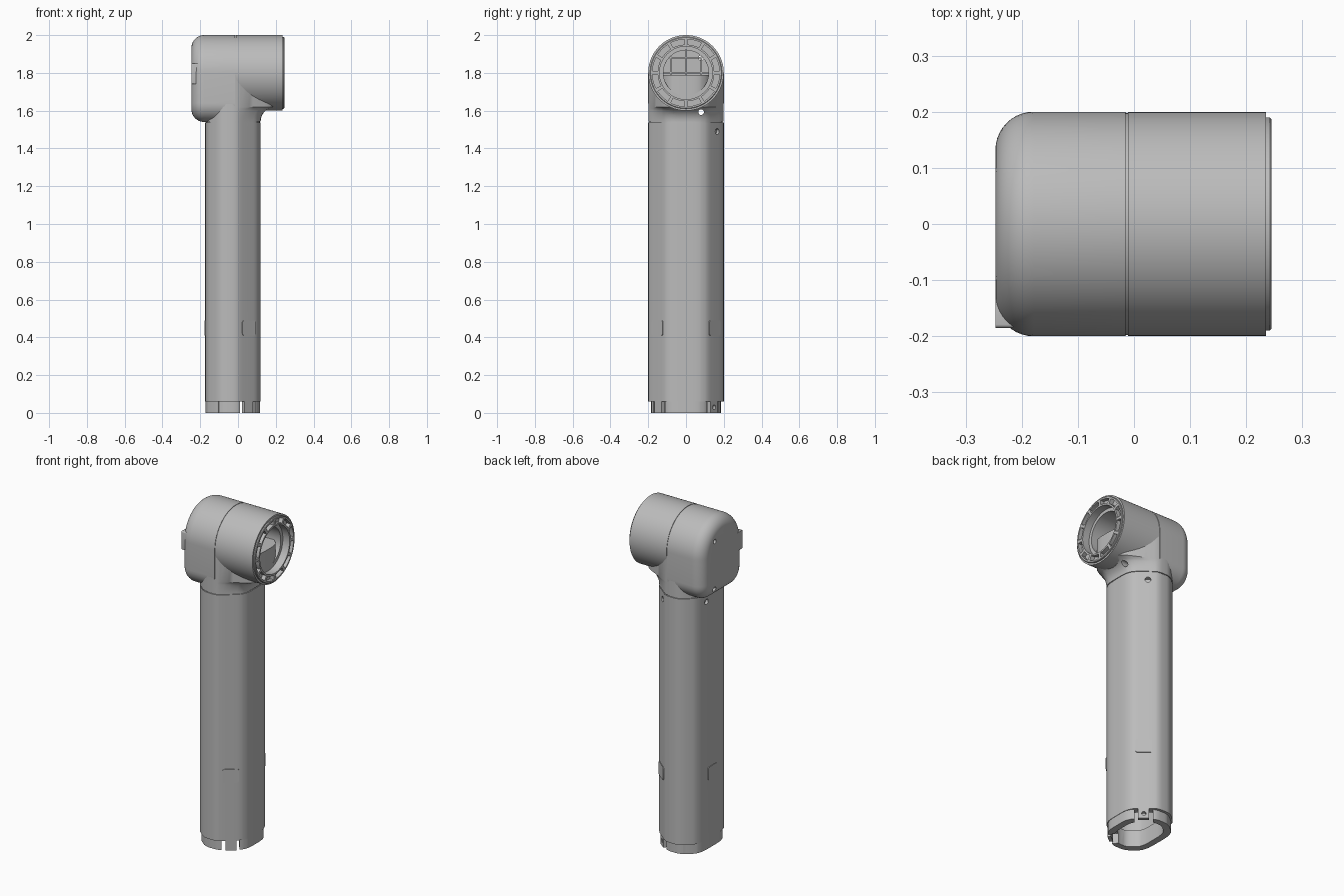
import bpy, bmesh, math
from mathutils import Matrix, Vector

if "Cube" in bpy.data.objects:
    bpy.data.objects.remove(bpy.data.objects["Cube"])

GREY = (0.5, 0.5, 0.5, 1)
mat = bpy.data.materials.new("housing grey")
mat.use_nodes = True
mat.diffuse_color = GREY
mat.node_tree.nodes["Principled BSDF"].inputs["Base Color"].default_value = GREY
AXIS_Z = 1.8
MID_X = -0.0275
parts = []


def finish(name, bm, part=True):
    bmesh.ops.recalc_face_normals(bm, faces=bm.faces)
    mesh = bpy.data.meshes.new(name)
    bm.to_mesh(mesh)
    bm.free()
    ob = bpy.data.objects.new(name, mesh)
    bpy.context.collection.objects.link(ob)
    if part:
        mesh.materials.append(mat)
        parts.append(ob)
    else:
        ob.hide_render = True
    return ob


def loft(name, rings, part=True, caps=True):
    """Skin closed rings of points; without caps the rings join in a loop."""
    bm = bmesh.new()
    vs = [[bm.verts.new(p) for p in r] for r in rings]
    n = len(vs[0])
    pairs = list(zip(vs, vs[1:])) + ([] if caps else [(vs[-1], vs[0])])
    for a, b in pairs:
        for i in range(n):
            j = (i + 1) % n
            bm.faces.new((a[i], a[j], b[j], b[i]))
    if caps:
        bm.faces.new(vs[0])
        bm.faces.new(vs[-1])
    return finish(name, bm, part)


def box(name, loc, size, angle=0, corner=0, part=True):
    bm = bmesh.new()
    bmesh.ops.create_cube(bm, size=1)
    bmesh.ops.scale(bm, vec=size, verts=bm.verts)
    if corner:
        edges = [e for e in bm.edges if abs(e.verts[0].co.x - e.verts[1].co.x) > size[0] / 2]
        bmesh.ops.bevel(bm, geom=edges, offset=corner, segments=4, affect='EDGES', profile=0.5)
    bm.transform(Matrix.Translation(loc) @ Matrix.Rotation(angle, 4, 'Z'))
    return finish(name, bm, part)


def rod(name, loc, direction, radius, length, part=False, seg=24):
    bm = bmesh.new()
    bmesh.ops.create_cone(bm, cap_ends=True, segments=seg, radius1=radius, radius2=radius, depth=length)
    rot = Vector(direction).to_track_quat('Z', 'Y').to_matrix().to_4x4()
    bm.transform(Matrix.Translation(loc) @ rot)
    return finish(name, bm, part)


def cut(targets, cutter):
    for ob in targets:
        mod = ob.modifiers.new("cut", 'BOOLEAN')
        mod.operation = 'DIFFERENCE'
        mod.solver = 'EXACT'
        mod.object = cutter
        bpy.context.view_layer.objects.active = ob
        bpy.ops.object.modifier_apply(modifier=mod.name)
    bpy.data.objects.remove(cutter)


# Tube cross-section: half outline mirrored, corners softened
half = [(0.12, 0.07), (0.1, 0.115), (0.04, 0.165), (-0.005, 0.2), (-0.09, 0.2), (-0.175, 0.125)]
outline = half + [(x, -y) for x, y in reversed(half)]
for _ in range(2):
    soft = []
    for (ax, ay), (bx, by) in zip(outline, outline[1:] + outline[:1]):
        for t in (0.18, 0.82):
            soft.append((ax + (bx - ax) * t, ay + (by - ay) * t))
    outline = soft


def section(z, sx=1, sy=1, flare=0):
    return [(MID_X + (x - MID_X) * sx + flare * max(0, x / 0.12), y * sy, z) for x, y in outline]


# Arm tube, joint band and bottom collar
tube = loft("arm_tube", [section(0.06), section(1.537)])
band = loft("joint_band", [section(1.5, 0.97, 0.97), section(1.57, 0.97, 0.97)])
collar = loft("bottom_collar", [section(0, 0.985, 0.92), section(0.1, 0.985, 0.92)])

# Neck flaring out under the barrel
rings = []
for i in range(9):
    t = i / 8
    rings.append(section(1.542 + 0.078 * t, 1, 0.998, 0.08 * (1 - math.sqrt(1 - t * t))))
rings.append(section(1.79, 1, 0.998, 0.08))
neck = loft("neck", rings)

# Barrel: stepped ring turned around the x axis
profile = [(-0.03, 0.197), (-0.011, 0.197), (-0.011, 0.2), (0.235, 0.2), (0.235, 0.19), (0.242, 0.19),
           (0.245, 0.187), (0.245, 0.14), (0.2, 0.14), (0.2, 0.12), (-0.03, 0.12)]
rings = []
for i in range(96):
    a = math.tau * i / 96
    rings.append([(x, r * math.cos(a), AXIS_Z + r * math.sin(a)) for x, r in profile])
barrel = loft("barrel", rings, caps=False)


# End cap: round on top, squarer below, with a rounded outer rim
def cap_ring(x, d):
    pts = [(x, (0.2 - d) * math.cos(a), AXIS_Z + (0.2 - d) * math.sin(a))
           for a in (math.pi * i / 40 for i in range(41))]
    for side, start in ((-1, math.pi), (1, 1.5 * math.pi)):
        for i in range(11):
            a = start + math.pi / 2 * i / 10
            pts.append((x, side * 0.1 + (0.1 - d) * math.cos(a), 1.64 + (0.1 - d) * math.sin(a)))
    return pts


R = 0.068
rings = [cap_ring(-0.015, 0)]
for i in range(11):
    a = math.pi / 2 * i / 10
    rings.append(cap_ring(-0.247 + R - R * math.sin(a), R * (1 - math.cos(a))))
cap = loft("end_cap", rings)

# Hollow out the head and the tube
cut([cap, neck], rod("bore_cutter", (-0.06, 0, AXIS_Z), (1, 0, 0), 0.12, 0.32, seg=64))
cut([tube, band, neck, cap, barrel],
    loft("tube_cutter", [section(-0.1, 0.86, 0.86), section(1.74, 0.86, 0.86)], False))
cut([collar], loft("collar_cutter", [section(-0.1, 0.72, 0.74), section(0.2, 0.72, 0.74)], False))

# Pockets around the open end of the barrel
for k in range(12):
    rings = []
    for i in range(6):
        a = math.tau * (k + 0.1 + 0.8 * i / 5) / 12
        rings.append([(x, r * math.cos(a), AXIS_Z + r * math.sin(a))
                      for x, r in ((0.22, 0.15), (0.22, 0.178), (0.26, 0.178), (0.26, 0.15))])
    cut([barrel], loft("pocket_cutter", rings, False))

# Long screw holes through the cap and neck
for y in (-0.08, 0.08):
    cut([cap], rod("upper_hole_cutter", (-0.23, y, 1.88), (1, 0, 0), 0.013, 0.14))
    cut([cap, neck], rod("lower_hole_cutter", (0, y, 1.592), (1, 0, 0), 0.015, 0.7))

# Screw holes at the top of the tube
for s in (-1, 1):
    cut([tube], rod("screw_cutter", (0.04, s * 0.165, 1.49), (0.63, s * 0.78, 0), 0.016, 0.034))
    cut([tube], rod("screw_cutter", (-0.175, s * 0.055, 1.49), (1, 0, 0), 0.016, 0.034))

# Ribs crossing on the inner floor of the cap
for off in (-0.08, 0, 0.08):
    length = 2 * math.sqrt(0.118 ** 2 - off ** 2)
    box("floor_rib", (-0.214, off, AXIS_Z), (0.014, 0.007, length))
    box("floor_rib", (-0.214, 0, AXIS_Z + off), (0.014, length, 0.007))

# Side tab on the cap
box("cap_tab", (-0.215, -0.16, 1.795), (0.064, 0.05, 0.11), corner=0.006)

# Cover plates low on the tube
tilt = math.atan2(0.78, 0.63)
for s in (-1, 1):
    box("cover_plate", (0.057, s * 0.15, 0.45), (0.009, 0.09, 0.08), s * tilt, 0.01)
box("cover_plate", (-0.174, 0, 0.45), (0.009, 0.085, 0.08), 0, 0.01)

# Notches in the collar, each holding a drilled clip
for s in (-1, 1):
    for x, y, a in ((0.053, 0.146, tilt), (-0.122, 0.153, math.pi - 0.85)):
        spot = (x, s * y, 0.02)
        cut([collar], box("notch_cutter", spot, (0.16, 0.1, 0.08), s * a, part=False))
        clip = box("collar_clip", (x * 0.96, s * y * 0.96, 0.035), (0.02, 0.058, 0.07), s * a)
        cut([clip], rod("clip_cutter", (x, s * y, 0.03), (math.cos(a), s * math.sin(a), 0), 0.012, 0.1))

# Smooth shading with sharp edges kept
bpy.ops.object.select_all(action='DESELECT')
for ob in parts:
    ob.select_set(True)
bpy.context.view_layer.objects.active = tube
bpy.ops.object.shade_smooth_by_angle(angle=math.radians(30))
